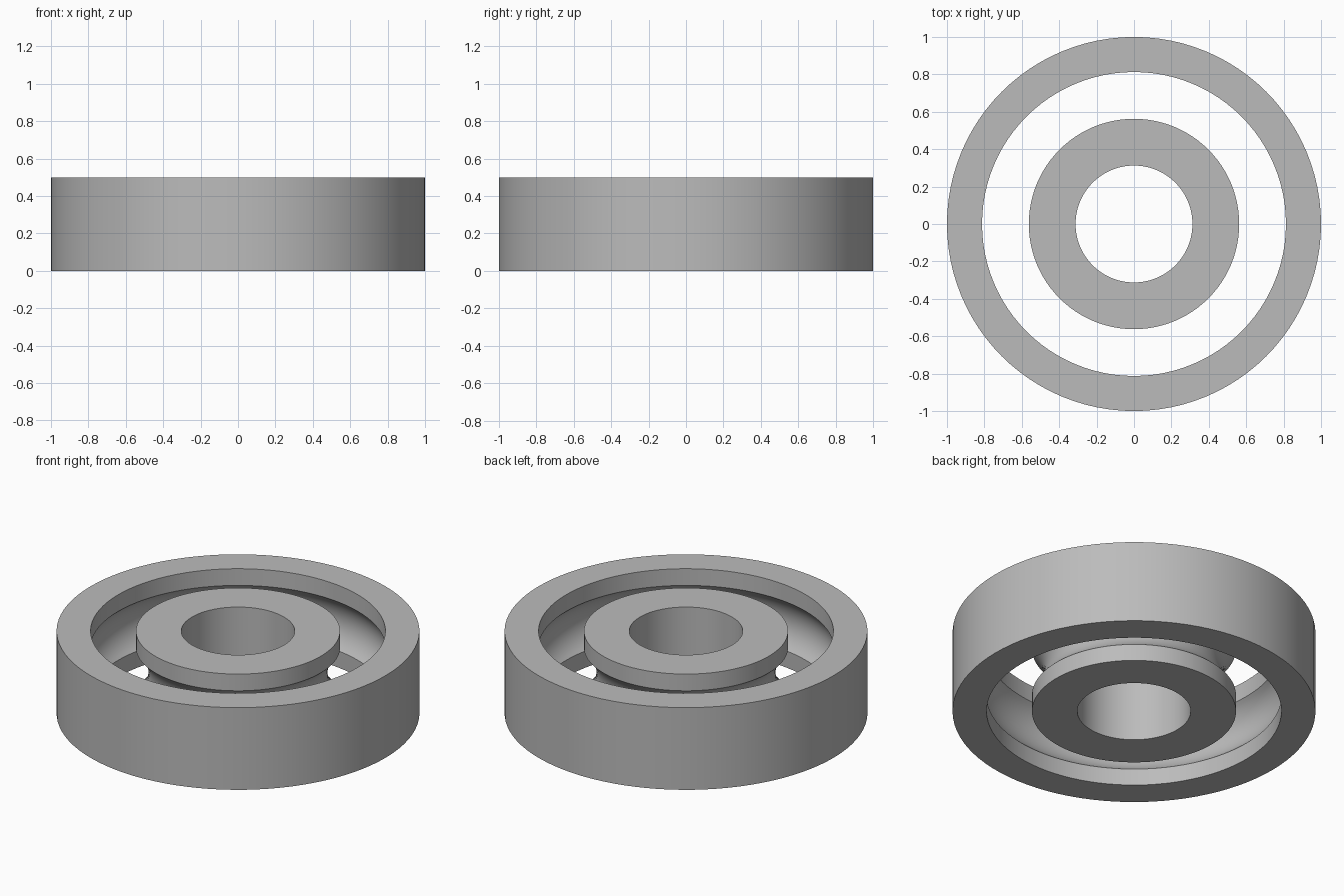
import bpy, bmesh, math

if "Cube" in bpy.data.objects:
    bpy.data.objects.remove(bpy.data.objects["Cube"])

SEGMENTS = 96
HEIGHT = 0.5
BALL_R, BALL_TRACK = 0.194, 0.6875   # raceway groove radius and centre

steel = bpy.data.materials.new("steel grey")
steel.diffuse_color = (0.5, 0.5, 0.5, 1)
steel.use_nodes = True
steel.node_tree.nodes["Principled BSDF"].inputs["Base Color"].default_value = steel.diffuse_color


def race(name, plain_r, groove_r):
    """Ring with a plain wall at plain_r and a grooved wall at groove_r."""
    side = 1 if groove_r > BALL_TRACK else -1
    half = math.acos(abs(groove_r - BALL_TRACK) / BALL_R)
    profile = [(plain_r, 0), (groove_r, 0)]
    for i in range(17):
        a = -half + 2 * half * i / 16
        profile.append((BALL_TRACK + side * BALL_R * math.cos(a),
                        HEIGHT / 2 + BALL_R * math.sin(a)))
    profile += [(groove_r, HEIGHT), (plain_r, HEIGHT)]

    # Sweep the closed cross-section around z
    bm = bmesh.new()
    rings = []
    for s in range(SEGMENTS):
        t = 2 * math.pi * s / SEGMENTS
        rings.append([bm.verts.new((r * math.cos(t), r * math.sin(t), z)) for r, z in profile])
    n = len(profile)
    for s in range(SEGMENTS):
        a, b = rings[s], rings[(s + 1) % SEGMENTS]
        for i in range(n):
            j = (i + 1) % n
            bm.faces.new((a[i], b[i], b[j], a[j]))
    bmesh.ops.recalc_face_normals(bm, faces=bm.faces)
    mesh = bpy.data.meshes.new(name)
    bm.to_mesh(mesh)
    bm.free()
    mesh.materials.append(steel)
    obj = bpy.data.objects.new(name, mesh)
    bpy.context.collection.objects.link(obj)
    bpy.ops.object.select_all(action='DESELECT')
    obj.select_set(True)
    bpy.context.view_layer.objects.active = obj
    bpy.ops.object.shade_smooth_by_angle(angle=math.radians(25))


race("outer_race", 1.0, 0.8125)
race("inner_race", 0.3125, 0.5625)
